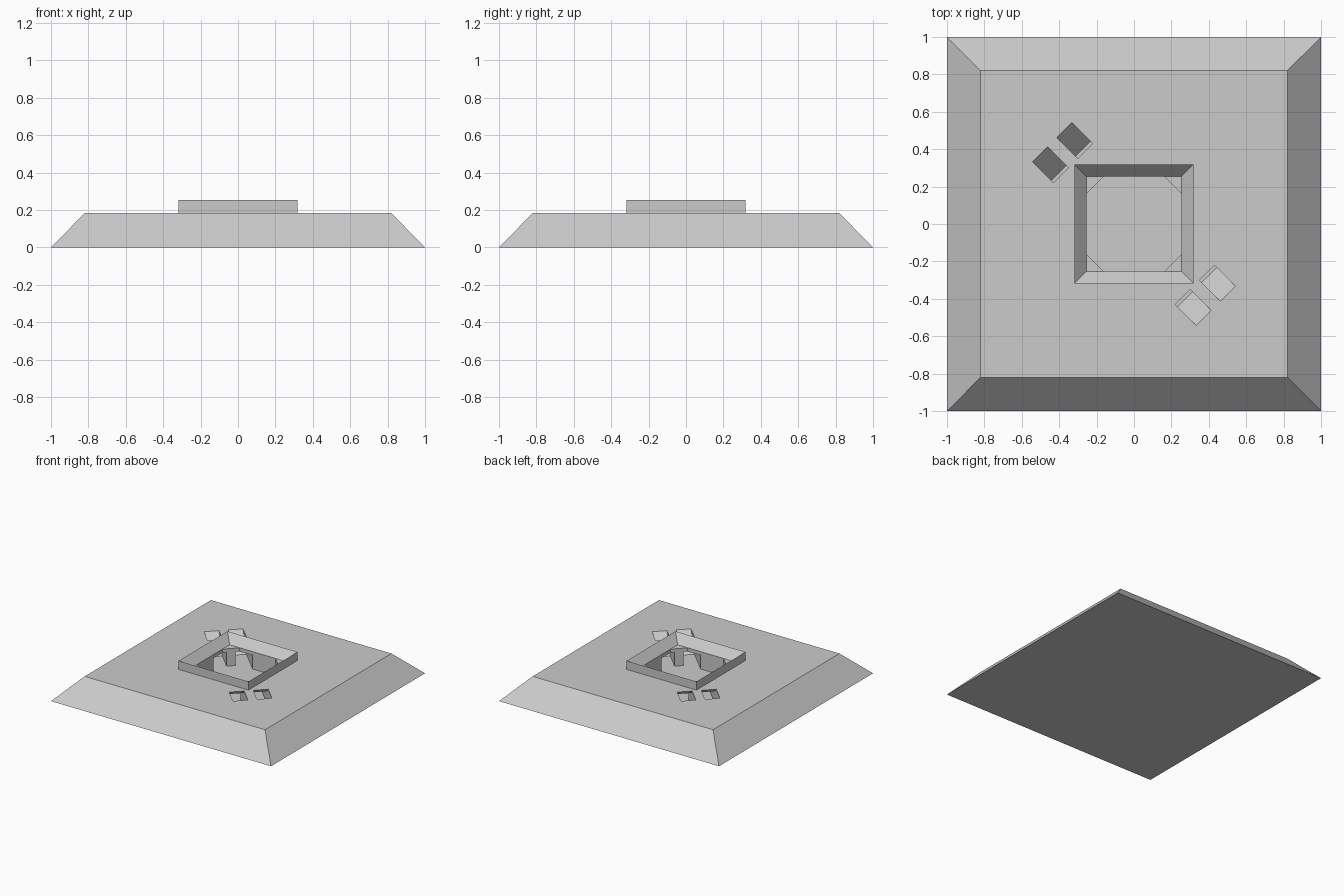
import bpy, bmesh
from math import sqrt

if "Cube" in bpy.data.objects:
    bpy.data.objects.remove(bpy.data.objects["Cube"])

TOP, FLOOR = 0.183, 0.04      # deck height, chamber floor height
WELL = 0.255                  # half width of the central opening
CHAMFER = 0.163               # where the chamber's cut corners begin

# Plain grey material
grey = bpy.data.materials.new("plain grey")
grey.use_nodes = True
colour = (0.6, 0.6, 0.6, 1)
grey.diffuse_color = colour
grey.node_tree.nodes["Principled BSDF"].inputs["Base Color"].default_value = colour


def loft(bm, loops):
    """Join a stack of equal point loops and cap both ends."""
    rings = [[bm.verts.new(p) for p in loop] for loop in loops]
    for a, b in zip(rings, rings[1:]):
        for i in range(len(a)):
            j = (i + 1) % len(a)
            bm.faces.new((a[i], a[j], b[j], b[i]))
    bm.faces.new(rings[0][::-1])
    bm.faces.new(rings[-1])


def make_object(name, bm):
    bmesh.ops.recalc_face_normals(bm, faces=bm.faces)
    mesh = bpy.data.meshes.new(name)
    bm.to_mesh(mesh)
    bm.free()
    mesh.materials.append(grey)
    obj = bpy.data.objects.new(name, mesh)
    bpy.context.collection.objects.link(obj)
    return obj


def cut(target, cutter):
    """Subtract the cutter, then discard it."""
    cutter.hide_render = True
    mod = target.modifiers.new("cut", 'BOOLEAN')
    mod.operation = 'DIFFERENCE'
    mod.solver = 'EXACT'
    mod.object = cutter
    bpy.context.view_layer.objects.active = target
    bpy.ops.object.modifier_apply(modifier=mod.name)
    bpy.data.objects.remove(cutter)


def square(h, z):
    return [(-h, -h, z), (h, -h, z), (h, h, z), (-h, h, z)]


# Sloped base with a sharp-rimmed collar around a funnel-shaped well
bm = bmesh.new()
loft(bm, [square(1, 0), square(0.82, TOP), square(0.318, TOP),
          square(0.318, 0.253), square(WELL, TOP)])
bunker = make_object("bunker_base", bm)

# Chamber with chamfered corners below the collar
w, c = WELL - 0.001, CHAMFER
outline = [(-c, -w), (c, -w), (w, -c), (w, c), (c, w), (-c, w), (-w, c), (-w, -c)]
bm = bmesh.new()
loft(bm, [[(x, y, z) for x, y in outline] for z in (FLOOR, TOP + 0.01)])
cut(bunker, make_object("chamber_cutter", bm))

# Two pairs of square tunnels: a ramp from the deck, then level into the chamber
size, spacing, lip = 0.113, 0.091, 0.62
ceiling, over = FLOOR + size, 0.04
inner_lip = lip - size * sqrt(2)
profile = [(lip + over, TOP + over), (lip - TOP + FLOOR, FLOOR), (0.1, FLOOR),
           (0.1, ceiling), (inner_lip - TOP + ceiling, ceiling),
           (inner_lip + over, TOP + over)]
bm = bmesh.new()
for side in (-1, 1):
    for offset in (-spacing, spacing):
        loft(bm, [[((t - side * r) / sqrt(2), (t + side * r) / sqrt(2), z)
                   for r, z in profile]
                  for t in (offset - size / 2, offset + size / 2)])
cut(bunker, make_object("tunnel_cutter", bm))
